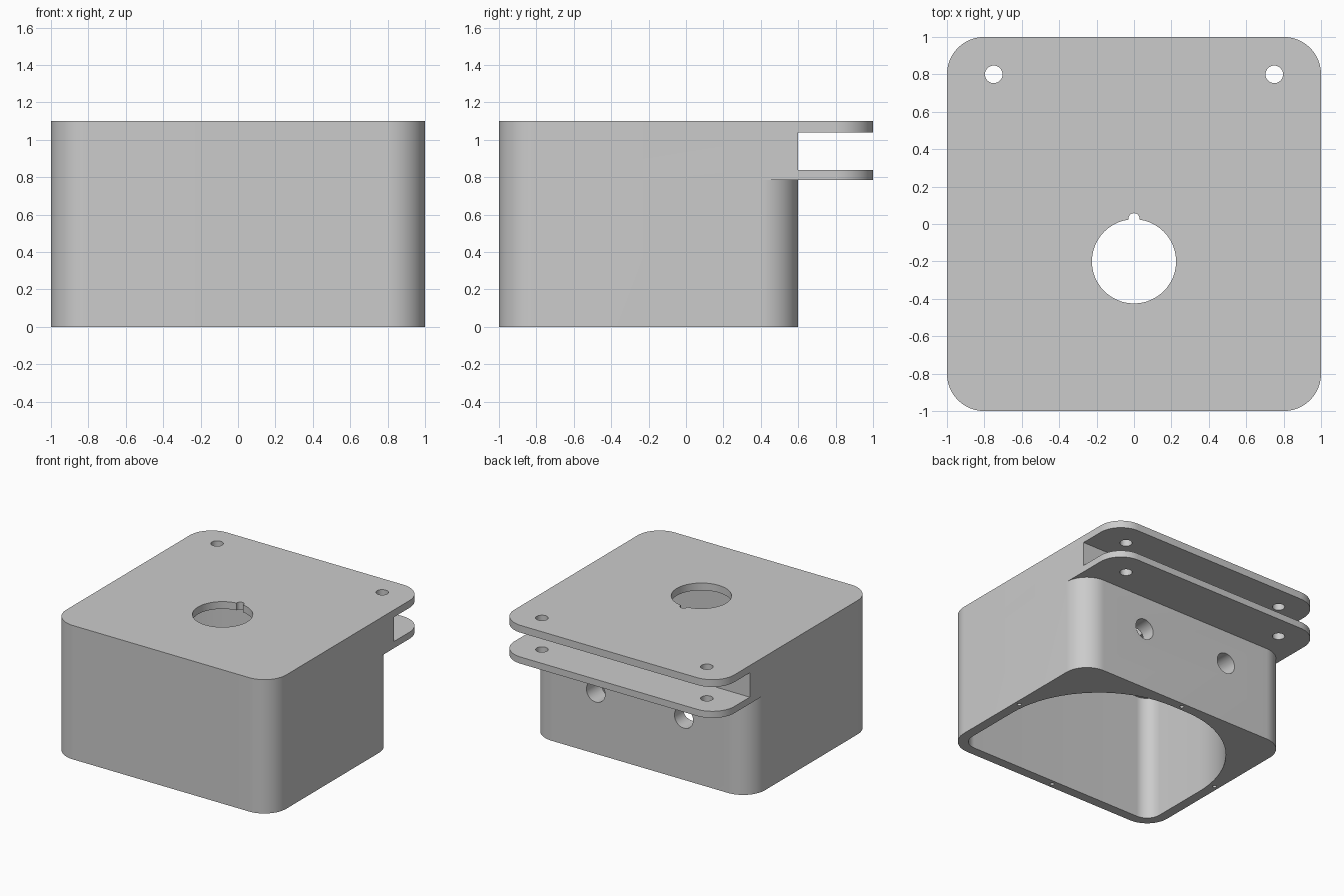
import bpy, bmesh, math

cube = bpy.data.objects.get("Cube")
if cube:
    bpy.data.objects.remove(cube)

grey = bpy.data.materials.new("plain grey")
grey.use_nodes = True
colour = (0.6, 0.6, 0.6, 1)
grey.diffuse_color = colour
grey.node_tree.nodes["Principled BSDF"].inputs["Base Color"].default_value = colour


def prism(name, outline, z0, z1):
    """Extrude a closed xy outline from z0 to z1."""
    bm = bmesh.new()
    face = bm.faces.new([bm.verts.new((x, y, z0)) for x, y in outline])
    top = bmesh.ops.extrude_face_region(bm, geom=[face])["geom"]
    bmesh.ops.translate(bm, vec=(0, 0, z1 - z0),
                        verts=[v for v in top if isinstance(v, bmesh.types.BMVert)])
    bmesh.ops.recalc_face_normals(bm, faces=bm.faces)
    mesh = bpy.data.meshes.new(name)
    bm.to_mesh(mesh)
    bm.free()
    mesh.materials.append(grey)
    obj = bpy.data.objects.new(name, mesh)
    bpy.context.collection.objects.link(obj)
    return obj


def rounded(x, y0, y1, r_front, r_back, steps=20):
    """Rectangle outline with separate front and back corner radii."""
    corners = [(x - r_back, y1 - r_back, r_back), (r_back - x, y1 - r_back, r_back),
               (r_front - x, y0 + r_front, r_front), (x - r_front, y0 + r_front, r_front)]
    return [(cx + r * math.cos((k + i / steps) * math.pi / 2),
             cy + r * math.sin((k + i / steps) * math.pi / 2))
            for k, (cx, cy, r) in enumerate(corners) for i in range(steps + 1)]


def circle(x, y, r, n=48):
    return [(x + r * math.cos(math.tau * i / n), y + r * math.sin(math.tau * i / n))
            for i in range(n)]


def combine(target, other, operation):
    """Apply a boolean and discard the helper."""
    other.hide_render = True
    mod = target.modifiers.new(operation, 'BOOLEAN')
    mod.operation = operation
    mod.solver = 'EXACT'
    mod.object = other
    bpy.context.view_layer.objects.active = target
    bpy.ops.object.modifier_apply(modifier=mod.name)
    bpy.data.objects.remove(other)


# Lower box and the longer upper section
housing = prism("housing", rounded(1, -1, 0.6, 0.2, 0.2), 0, 0.785)
combine(housing, prism("upper", rounded(1, -1, 1, 0.2, 0.2), 0.785, 1.1), 'UNION')

# Slot that leaves two rear flanges
slot = [(-1.2, 0.6), (1.2, 0.6), (1.2, 1.2), (-1.2, 1.2)]
cutters = [prism("slot", slot, 0.84, 1.04)]

# Open-bottomed cavity with wide rear corners
cutters.append(prism("cavity", rounded(0.92, -0.92, 0.52, 0.12, 0.85), -0.1, 1.04))

# Top opening with its keying notch
cutters.append(prism("opening", circle(0, -0.2, 0.225), 0.98, 1.2))
cutters.append(prism("notch", circle(0, 0.028, 0.03, 24), 0.98, 1.2))

# Flange bolt holes and rear cable holes
for side in (-1, 1):
    cutters.append(prism("bolt_hole", circle(side * 0.75, 0.8, 0.047, 32), 0.7, 1.2))
    cable = prism("cable_hole", circle(0, 0, 0.085, 32), -0.6, 0.6)
    cable.rotation_euler.x = math.pi / 2
    cable.location = (side * 0.4, 0.6, 0.51)
    cutters.append(cable)

# Pilot holes in the bottom rim
for x, y in ((0, 0.56), (0, -0.96), (0.96, -0.2), (-0.96, -0.2)):
    cutters.append(prism("pilot_hole", circle(x, y, 0.016, 16), -0.1, 0.2))

bpy.context.view_layer.update()
for cutter in cutters:
    combine(housing, cutter, 'DIFFERENCE')

bpy.ops.object.select_all(action='DESELECT')
housing.select_set(True)
bpy.context.view_layer.objects.active = housing
bpy.ops.object.shade_smooth_by_angle(angle=math.radians(30))
